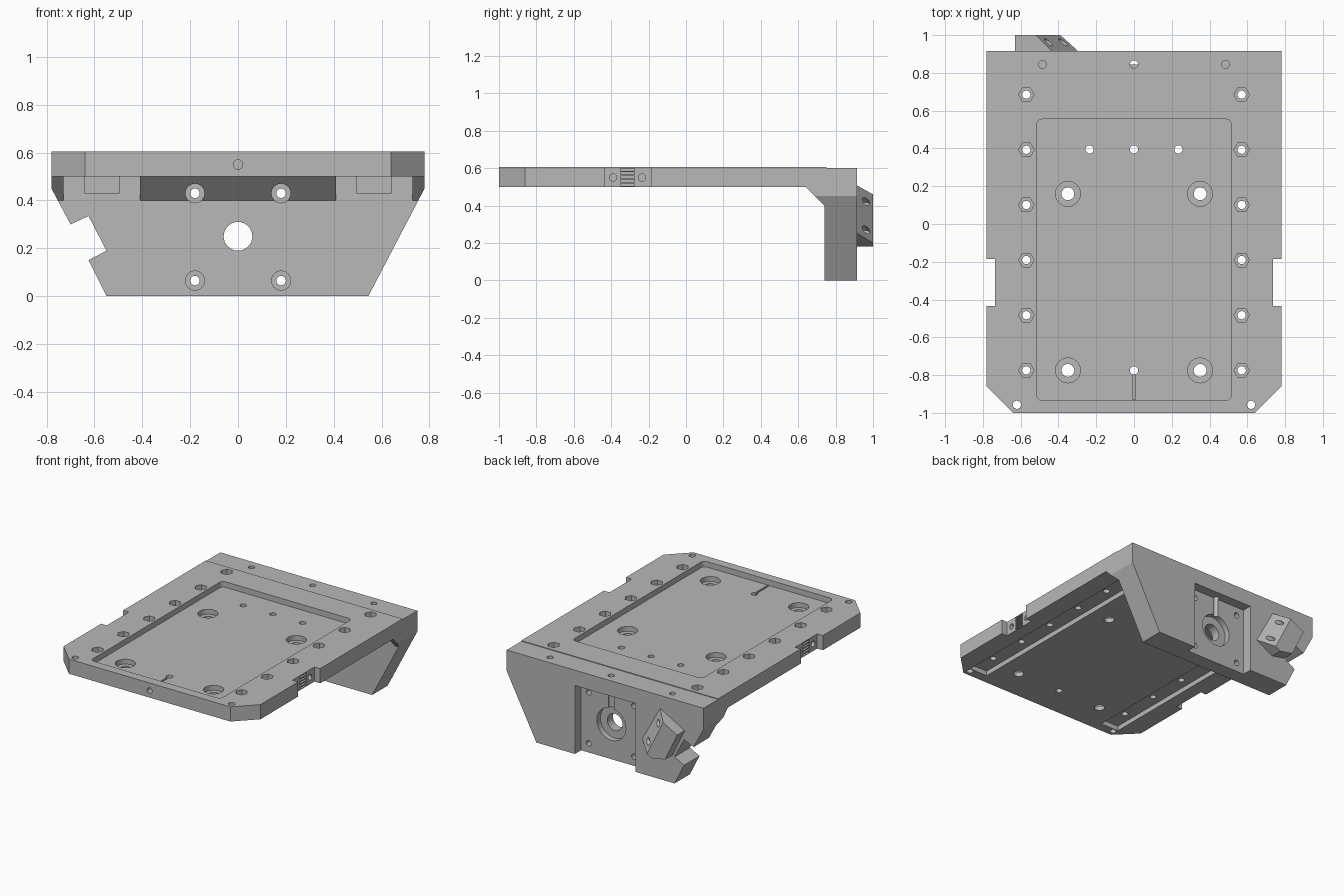
import bpy, bmesh, math
from mathutils import Vector

cube = bpy.data.objects.get("Cube")
if cube:
    bpy.data.objects.remove(cube, do_unlink=True)

grey = bpy.data.materials.new("machined_grey")
grey.use_nodes = True
GREY = (0.48, 0.48, 0.48, 1)
grey.diffuse_color = GREY
grey.node_tree.nodes["Principled BSDF"].inputs["Base Color"].default_value = GREY


def place(axis, p, h):
    return {"x": (h, p[0], p[1]), "y": (p[0], h, p[1]), "z": (p[0], p[1], h)}[axis]


def loft(name, axis, low, high, lo, hi):
    """Solid between two matching outlines, at lo and hi on an axis."""
    bm = bmesh.new()
    a = [bm.verts.new(place(axis, p, lo)) for p in low]
    b = [bm.verts.new(place(axis, p, hi)) for p in high]
    bm.faces.new(a)
    bm.faces.new(b)
    for i in range(len(a)):
        j = (i + 1) % len(a)
        bm.faces.new((a[i], a[j], b[j], b[i]))
    bmesh.ops.recalc_face_normals(bm, faces=bm.faces)
    me = bpy.data.meshes.new(name)
    bm.to_mesh(me)
    bm.free()
    me.materials.append(grey)
    ob = bpy.data.objects.new(name, me)
    bpy.context.collection.objects.link(ob)
    return ob


def prism(name, axis, pts, lo, hi):
    return loft(name, axis, pts, pts, lo, hi)


def circle(u, v, r, n=24):
    return [(u + r * math.cos(i * math.tau / n), v + r * math.sin(i * math.tau / n)) for i in range(n)]


def rect(u0, u1, v0, v1):
    return [(u0, v0), (u1, v0), (u1, v1), (u0, v1)]


def round_rect(u0, u1, v0, v1, r, n=5):
    pts = []
    corners = [(u1 - r, v1 - r), (u0 + r, v1 - r), (u0 + r, v0 + r), (u1 - r, v0 + r)]
    for k, (u, v) in enumerate(corners):
        for i in range(n + 1):
            a = (k + i / n) * math.pi / 2
            pts.append((u + r * math.cos(a), v + r * math.sin(a)))
    return pts


cutters = []


def combine(ob, tool, op="DIFFERENCE"):
    m = ob.modifiers.new(tool.name, "BOOLEAN")
    m.operation, m.solver, m.object = op, "EXACT", tool
    tool.hide_render = True
    cutters.append(tool)


def cut(axis, pts, lo, hi):
    combine(body, prism("cutter", axis, pts, lo, hi))


def bake(ob):
    deps = bpy.context.evaluated_depsgraph_get()
    me = bpy.data.meshes.new_from_object(ob.evaluated_get(deps))
    ob.modifiers.clear()
    ob.data = me


TOP, UNDER, BACK = 0.605, 0.5, 0.915

# Plate and upright end bracket as one bent section
body = prism("carriage_plate", "x", [
    (-1, UNDER), (0.64, UNDER), (0.74, 0.4), (0.74, 0), (BACK, 0),
    (BACK, 0.6), (0.75, 0.6), (0.75, TOP), (-1, TOP)], -0.78, 0.78)

# Front outline: sloped bracket sides, with the angled notch on one side
outline = prism("cutter", "y", [
    (-0.78, 0.45), (-0.70, 0.30), (-0.625, 0.335), (-0.55, 0.19), (-0.625, 0.15),
    (-0.545, -0.01), (0.54, -0.01), (0.78, 0.45), (0.78, 0.7), (-0.78, 0.7)], -1.2, 1.2)
combine(body, outline, "INTERSECT")

# Shallow tray in the top
cut("z", round_rect(-0.515, 0.515, -0.935, 0.555, 0.03), TOP - 0.04, 0.7)

for s in (-1, 1):
    # Chamfered front corners
    cut("z", [(s * 0.64, -1), (s * 0.78, -0.86), (s * 0.9, -0.86), (s * 0.9, -1.1), (s * 0.64, -1.1)], 0.4, 0.7)
    # Clearance behind each rail, rail groove and its end pocket
    cut("y", rect(*sorted((s * 0.41, s * 0.73)), 0.4, UNDER), 0.55, 0.74)
    cut("y", rect(*sorted((s * 0.497, s * 0.64)), 0.43, UNDER + 0.035), 0.6, 0.78)
    cut("y", rect(*sorted((s * 0.497, s * 0.64)), 0.45, UNDER + 0.035), -0.93, 0.62)
    # Rail bolts with hexagonal nut pockets
    for i in range(6):
        y = 0.685 - 0.292 * i
        cut("z", circle(s * 0.57, y, 0.041, 6), TOP - 0.04, 0.7)
        cut("z", circle(s * 0.57, y, 0.022, 16), 0.42, 0.7)
    # Counterbored tray holes
    for y in (0.16, -0.775):
        cut("z", circle(s * 0.35, y, 0.066), TOP - 0.075, 0.7)
        cut("z", circle(s * 0.35, y, 0.034), 0.45, 0.7)
    # Corner, rear and tray screw holes
    cut("z", circle(s * 0.62, -0.957, 0.022, 16), 0.45, 0.7)
    cut("z", circle(s * 0.485, 0.845, 0.021, 16), 0.5, 0.7)
    cut("z", circle(s * 0.235, 0.395, 0.022, 16), 0.45, 0.7)
    # Side notch with belt teeth and two screw holes
    cut("z", rect(*sorted((s * 0.735, s * 0.9)), -0.435, -0.185), 0.4, 0.7)
    for i in range(5):
        z = 0.512 + 0.02 * i
        cut("x", rect(-0.35, -0.275, z - 0.007, z + 0.007), *sorted((s * 0.72, s * 0.8)))
    for y in (-0.39, -0.235):
        cut("x", circle(y, 0.55, 0.02, 16), *sorted((s * 0.68, s * 0.8)))
    # Motor bolts, counterbored from the front
    for z in (0.065, 0.43):
        cut("y", circle(s * 0.18, z, 0.04), 0.6, 0.775)
        cut("y", circle(s * 0.18, z, 0.02, 16), 0.7, 1)

# Centre holes and wire slot
cut("z", circle(0, 0.395, 0.022, 16), 0.45, 0.7)
cut("z", circle(0, -0.775, 0.022, 16), 0.45, 0.7)
cut("z", rect(-0.007, 0.007, -0.93, -0.775), TOP - 0.06, 0.7)
cut("y", circle(0, 0.55, 0.02, 16), -1.1, -0.94)

# Motor recess, boss ring, shaft bore and vertical screw channel
cut("y", rect(-0.24, 0.24, -0.1, 0.49), 0.845, 1)
cut("y", circle(0, 0.25, 0.115, 32), 0.805, 1)
cut("y", circle(0, 0.25, 0.06, 32), 0.6, 1)
cut("z", circle(0, 0.846, 0.021, 16), 0.28, 0.7)

# Wedge-shaped sensor block on the rear of the bracket
wide = [(-0.63, 0.40), (-0.43, 0.51), (-0.29, 0.255), (-0.43, 0.18), (-0.535, 0.2)]
narrow = [(-0.63, 0.40), (-0.52, 0.46), (-0.39, 0.20), (-0.43, 0.18), (-0.535, 0.2)]
block = loft("sensor_block", "y", wide, narrow, BACK - 0.005, 1.0)
slope = Vector((0.47, -0.88))
inward = Vector((0.88, 0.47))
for t in (0.065, 0.235):
    # Screw holes sunk in from the tapered face
    c = Vector((-0.475, 0.485)) + slope * t
    start, end = c + inward * 0.1, c - inward * 0.06
    loft_tool = loft("cutter", "y", circle(0, 0, 0.02, 16), circle(0, 0, 0.02, 16), -0.08, 0.08)
    mid = (start + end) / 2
    loft_tool.location = (mid.x, 0.962, mid.y)
    loft_tool.rotation_mode = "QUATERNION"
    loft_tool.rotation_quaternion = Vector((0, 1, 0)).rotation_difference(Vector((inward.x, 0, inward.y)))
    combine(block, loft_tool)

bpy.context.view_layer.update()
for ob in (body, block):
    bake(ob)
for tool in cutters:
    bpy.data.objects.remove(tool, do_unlink=True)
